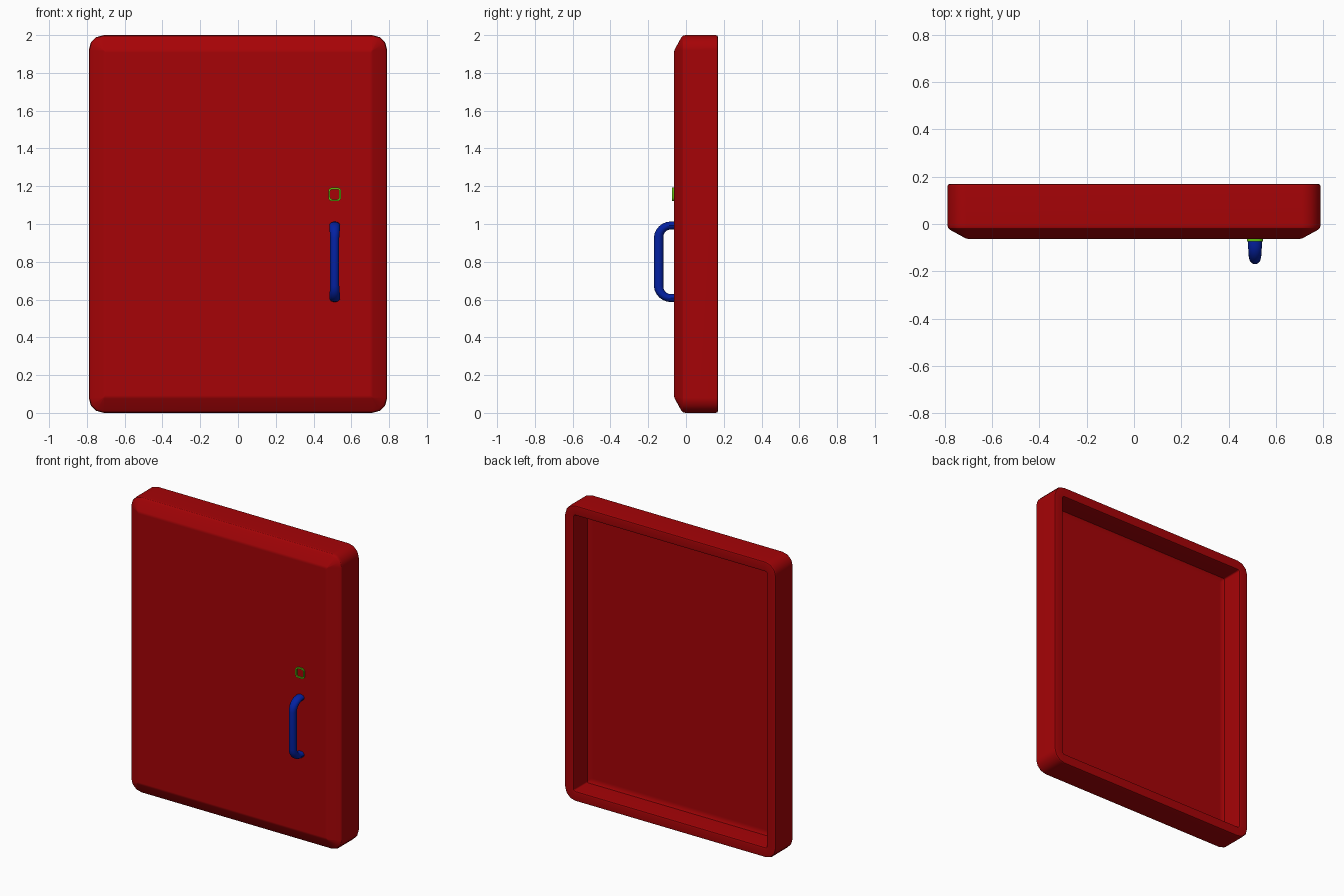
import bpy, bmesh, math
from mathutils import Vector

if "Cube" in bpy.data.objects:
    bpy.data.objects.remove(bpy.data.objects["Cube"])


def material(name, rgb):
    m = bpy.data.materials.new(name)
    m.diffuse_color = (*rgb, 1)
    m.use_nodes = True
    m.node_tree.nodes["Principled BSDF"].inputs["Base Color"].default_value = m.diffuse_color
    return m


RED = material("red", (0.38, 0.001, 0.002))
BLUE = material("blue", (0.001, 0.015, 0.36))
GREEN = material("green", (0.12, 0.5, 0.005))


def finish(name, bm, mat):
    bmesh.ops.recalc_face_normals(bm, faces=bm.faces)
    me = bpy.data.meshes.new(name)
    bm.to_mesh(me)
    bm.free()
    me.materials.append(mat)
    ob = bpy.data.objects.new(name, me)
    bpy.context.collection.objects.link(ob)
    bpy.ops.object.select_all(action='DESELECT')
    ob.select_set(True)
    bpy.context.view_layer.objects.active = ob
    bpy.ops.object.shade_smooth_by_angle(angle=math.radians(30))
    return ob


def rounded_rect(cx, cz, hw, hh, r, y, seg):
    pts = []
    for i, (sx, sz) in enumerate([(1, 1), (-1, 1), (-1, -1), (1, -1)]):
        for k in range(seg + 1):
            a = math.pi / 2 * (i + k / seg)
            pts.append((cx + sx * (hw - r) + r * math.cos(a), y,
                        cz + sz * (hh - r) + r * math.sin(a)))
    return pts


def sweep(bm, rings, closed):
    """Bridge successive rings; cap both ends unless the sweep closes on itself."""
    loops = [[bm.verts.new(p) for p in ring] for ring in rings]
    n = len(loops[0])
    pairs = list(zip(loops, loops[1:])) + ([(loops[-1], loops[0])] if closed else [])
    for a, b in pairs:
        for i in range(n):
            j = (i + 1) % n
            bm.faces.new((a[i], a[j], b[j], b[i]))
    if not closed:
        bm.faces.new(loops[0])
        bm.faces.new(loops[-1])


def frame(name, centre, half, radius, profile, mat, closed=False, seg=4):
    """Rounded rectangle carried along a profile of (inset, y)."""
    bm = bmesh.new()
    sweep(bm, [rounded_rect(*centre, half[0] - d, half[1] - d,
                            max(radius - d, 0.006), y, seg) for d, y in profile], closed)
    return finish(name, bm, mat)


# Door shell: chamfered front, thick rim, hollow back with matching inner chamfer
door = frame("door_panel", (0, 1), (0.79, 1.0), 0.08,
             [(0.092, -0.064), (0.076, -0.06), (0.014, -0.026), (0.004, -0.017), (0, -0.004),
              (0, 0.158), (0.004, 0.167), (0.013, 0.17),
              (0.055, 0.17), (0.066, 0.167), (0.07, 0.158),
              (0.07, 0.026), (0.098, 0.01)], RED, seg=3)
weighted = door.modifiers.new("even_shading", 'WEIGHTED_NORMAL')
weighted.keep_sharp = True

# Lock: thin hollow rounded square
frame("lock_ring", (0.512, 1.157), (0.034, 0.036), 0.02,
      [(0, -0.055), (0, -0.073), (0.01, -0.073), (0.01, -0.055)], GREEN, closed=True)

# Handle: tube along a bracket path with rounded bends, wider and flatter at its feet
HX, FRONT, LOW, HIGH, BEND = 0.512, -0.145, 0.608, 0.992, 0.065
path = [Vector((HX, -0.05, LOW))]
for cz, start in ((LOW + BEND, -90), (HIGH - BEND, 180)):
    for k in range(7):
        a = math.radians(start - 15 * k)
        path.append(Vector((HX, FRONT + BEND + BEND * math.cos(a), cz + BEND * math.sin(a))))
path.append(Vector((HX, -0.05, HIGH)))
rings = []
for i, p in enumerate(path):
    t = (path[min(i + 1, len(path) - 1)] - path[max(i - 1, 0)]).normalized()
    if i in (0, len(path) - 1):
        t = Vector((0, -1 if i == 0 else 1, 0))
    elif i in (7, 8):
        t = Vector((0, 0, 1))
    v = t.cross(Vector((1, 0, 0)))
    foot = abs(t.y)
    wide, deep = 0.024 + 0.005 * foot, 0.025 - 0.004 * foot
    rings.append([p + Vector((wide * math.cos(k * math.pi / 8), 0, 0))
                  + v * deep * math.sin(k * math.pi / 8) for k in range(16)])
bm = bmesh.new()
sweep(bm, rings, False)
finish("door_handle", bm, BLUE)
